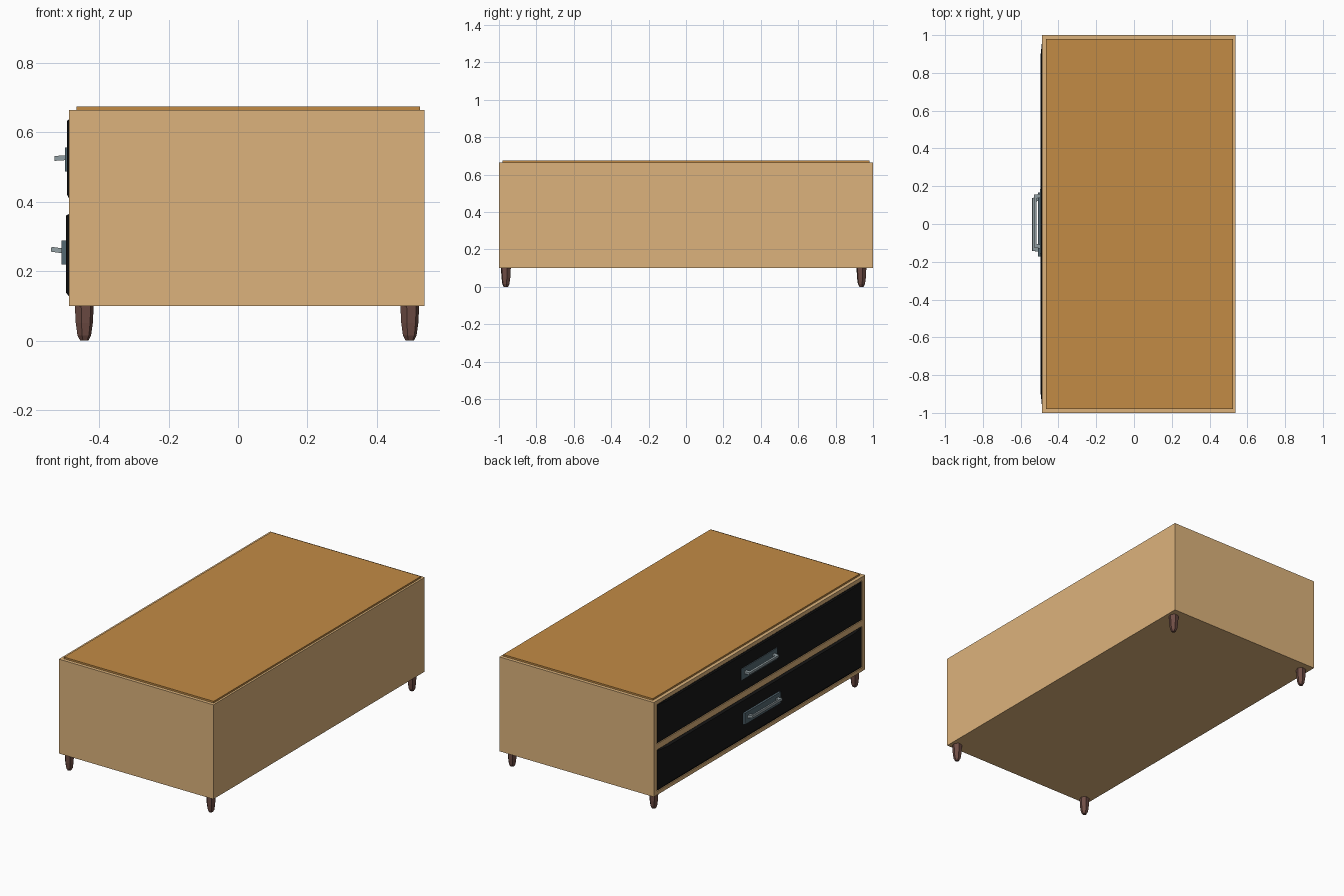
import bpy, bmesh, math
from mathutils import Matrix, Vector

if "Cube" in bpy.data.objects:
    bpy.data.objects.remove(bpy.data.objects["Cube"])


def material(name, rgb):
    m = bpy.data.materials.new(name)
    m.diffuse_color = (*rgb, 1)
    m.use_nodes = True
    m.node_tree.nodes["Principled BSDF"].inputs["Base Color"].default_value = m.diffuse_color
    return m


WOOD = material("light_wood", (0.72, 0.45, 0.20))
TOP = material("top_wood", (0.54, 0.26, 0.06))
BLACK = material("black", (0.008, 0.008, 0.008))
STEEL = material("blue_steel", (0.09, 0.14, 0.17))
GREY = material("handle_grey", (0.28, 0.34, 0.36))
BROWN = material("leg_brown", (0.16, 0.075, 0.06))


def finish(bm, name, mat):
    bmesh.ops.recalc_face_normals(bm, faces=bm.faces)
    me = bpy.data.meshes.new(name)
    bm.to_mesh(me)
    bm.free()
    if mat:
        me.materials.append(mat)
    ob = bpy.data.objects.new(name, me)
    bpy.context.collection.objects.link(ob)
    return ob


def loft(name, rings, mat):
    """Closed solid through a list of equal-length rings of points."""
    bm = bmesh.new()
    vs = [[bm.verts.new(p) for p in r] for r in rings]
    n = len(vs[0])
    for a, b in zip(vs, vs[1:]):
        for i in range(n):
            bm.faces.new((a[i], a[(i + 1) % n], b[(i + 1) % n], b[i]))
    bm.faces.new(vs[0])
    bm.faces.new(vs[-1])
    return finish(bm, name, mat)


def panel_ring(x, y0, y1, z0, z1):
    return [(x, y0, z0), (x, y1, z0), (x, y1, z1), (x, y0, z1)]


def box(name, x, y, z, mat):
    return loft(name, [panel_ring(x[0], *y, *z), panel_ring(x[1], *y, *z)], mat)


# Cabinet body with two shallow drawer openings on the -x side
body = box("cabinet_body", (-0.487, 0.537), (-1, 1), (0.1, 0.665), WOOD)
for label, z in (("upper", (0.405, 0.642)), ("lower", (0.122, 0.37))):
    cutter = box(label + "_opening_cutter", (-0.6, -0.45), (-0.972, 0.972), z, WOOD)
    cutter.hide_render = True
    cutter.hide_viewport = True
    mod = body.modifiers.new(label + "_opening", 'BOOLEAN')
    mod.object = cutter
    mod.operation = 'DIFFERENCE'
    mod.solver = 'EXACT'

# Raised top panel
box("top_panel", (-0.466, 0.525), (-0.98, 0.98), (0.66, 0.675), TOP)

# Drawers: black fronts with tapered ends, handle plate and tilted pull
for label, z0, z1, face, zc, yc, plate_x, tilt in (
        ("upper", 0.410, 0.638, -0.493, 0.522, 0.015, -0.498, -4),
        ("lower", 0.127, 0.365, -0.496, 0.254, -0.002, -0.508, 8)):
    loft(label + "_drawer_front", [
        panel_ring(-0.450, -0.966, 0.966, z0, z1),
        panel_ring(-0.487, -0.966, 0.966, z0, z1),
        panel_ring(face, -0.88, 0.88, z0 + 0.012, z1 - 0.005)], BLACK)
    box(label + "_handle_plate", (plate_x, face + 0.004),
        (yc - 0.17, yc + 0.17), (zc - 0.034, zc + 0.034), STEEL)
    # U-shaped pull: grip along y plus two end posts
    rot = Matrix.Rotation(math.radians(tilt), 4, 'Y')
    org = Vector((plate_x, yc, zc + 0.005))
    tip = -0.031
    outline = [(0.005, -0.145), (tip, -0.14), (tip, 0.14), (0.005, 0.145),
               (0.005, 0.125), (tip + 0.012, 0.12), (tip + 0.012, -0.12),
               (0.005, -0.125)]
    loft(label + "_pull", [[org + rot @ Vector((x, y, dz)) for x, y in outline]
                           for dz in (-0.007, 0.007)], GREY)

# Tapered faceted feet
PROFILE = ((0.105, 0.028), (0.05, 0.025), (0.015, 0.020), (0.0, 0.012))
for xn, x in (("front", -0.443), ("back", 0.495)):
    for yn, y in (("right", -0.963), ("left", 0.938)):
        rings = [[(x + r * math.cos(i * math.tau / 6 + 0.2),
                   y + r * math.sin(i * math.tau / 6 + 0.2), z)
                  for i in range(6)] for z, r in PROFILE]
        loft(f"{xn}_{yn}_leg", rings, BROWN)
